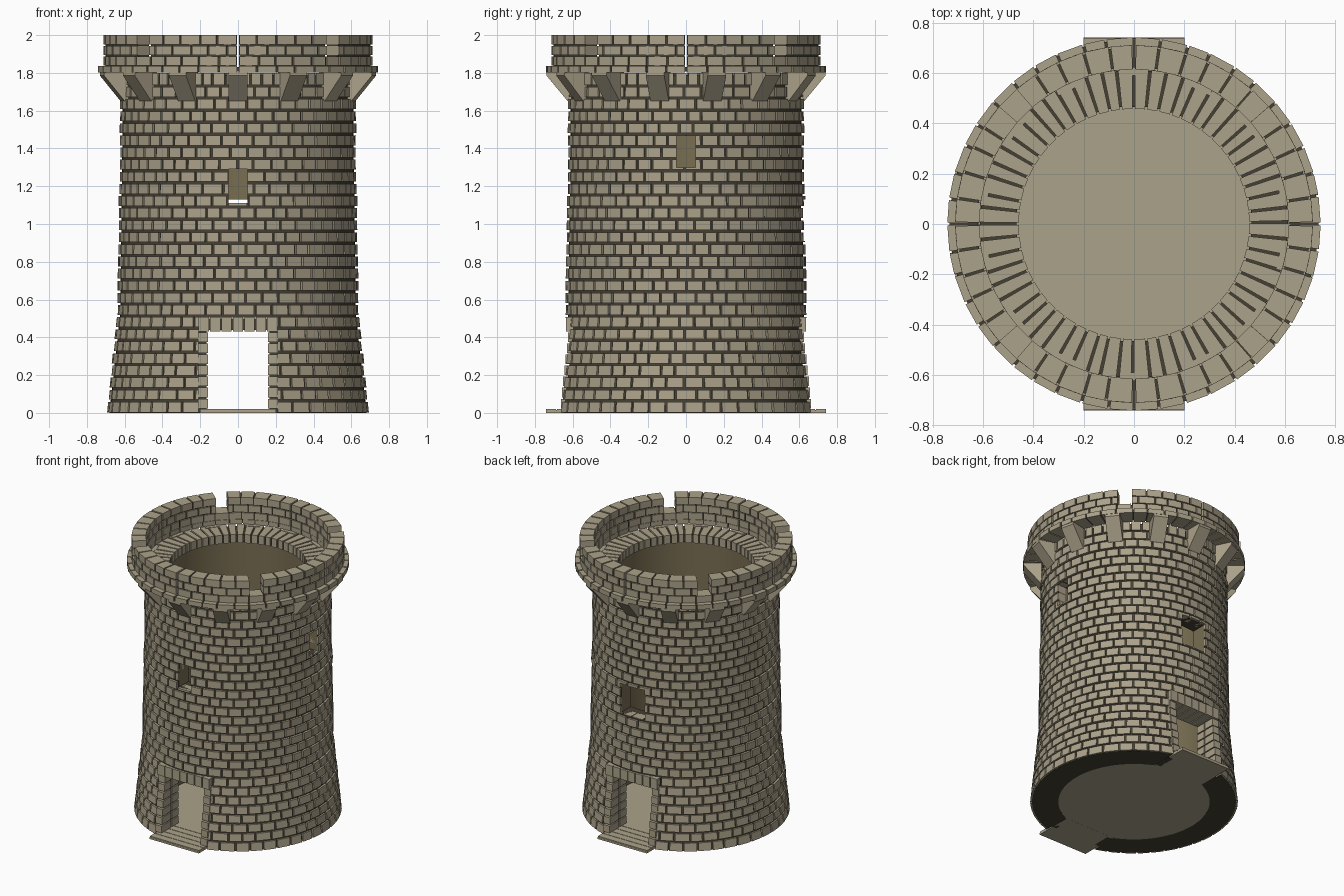
import bpy, bmesh, math, random
from mathutils import Matrix, Vector

if "Cube" in bpy.data.objects:
    bpy.data.objects.remove(bpy.data.objects["Cube"])

random.seed(4)
RAD = math.radians


def material(name, rgb):
    m = bpy.data.materials.new(name)
    m.diffuse_color = (*rgb, 1)
    m.use_nodes = True
    m.node_tree.nodes["Principled BSDF"].inputs["Base Color"].default_value = m.diffuse_color
    return m


STONE = material("pale_stone", (0.41, 0.36, 0.255))
MORTAR = material("dark_mortar", (0.06, 0.05, 0.033))
INNER = material("inner_plaster", (0.19, 0.155, 0.085))


def finish(bm, name, *mats):
    bmesh.ops.recalc_face_normals(bm, faces=bm.faces)
    me = bpy.data.meshes.new(name)
    bm.to_mesh(me)
    bm.free()
    for m in mats:
        me.materials.append(m)
    ob = bpy.data.objects.new(name, me)
    bpy.context.collection.objects.link(ob)
    return ob


def arc_block(bm, r0, r1, z0, z1, a0, a1, n=1, r1_top=None):
    """Closed curved block between two angles (degrees)."""
    rt = r1 if r1_top is None else r1_top
    rings = []
    for i in range(n + 1):
        a = RAD(a0 + (a1 - a0) * i / n)
        c, s = math.cos(a), math.sin(a)
        rings.append([bm.verts.new((r * c, r * s, z))
                      for r, z in ((r0, z0), (r1, z0), (rt, z1), (r0, z1))])
    for p, q in zip(rings, rings[1:]):
        for k in range(4):
            bm.faces.new((p[k], p[(k + 1) % 4], q[(k + 1) % 4], q[k]))
    bm.faces.new(rings[0])
    bm.faces.new(rings[-1][::-1])


def course(bm, r0, r1, z0, z1, a0, a1, count, shift=0.0, jitter=0.0, gap=0.012, r1_top=None):
    """Row of stones with open joints from a0 to a1."""
    step = (a1 - a0) / count
    edges = [a0 + step * (i + shift + random.uniform(-jitter, jitter)) for i in range(count)]
    if a1 - a0 > 359:
        edges.append(edges[0] + 360)
    else:
        edges = [a0] + [e for e in edges if e > a0 + 0.3 * step] + [a1]
    g = math.degrees(gap / r1) / 2
    for s, e in zip(edges, edges[1:]):
        arc_block(bm, r0, r1, z0, z1, s + g, e - g, 1, r1_top)


def box(bm, x0, x1, y0, y1, z0, z1):
    size = Vector((x1 - x0, y1 - y0, z1 - z0))
    mid = Vector((x0 + x1, y0 + y1, z0 + z1)) / 2
    bmesh.ops.create_cube(bm, size=1, matrix=Matrix.Translation(mid) @ Matrix.Diagonal((*size, 1)))


def outer(z):
    """Battered foot, then a nearly straight shaft."""
    if z < 0.53:
        return 0.695 - 0.058 * z / 0.53
    return 0.637 - 0.015 * (z - 0.53) / 1.27


# Shaft core: lathe a hollow profile
WELL, N = 0.505, 72
prof = [(WELL, 0.0), (outer(0) - 0.014, 0.0), (outer(0.53) - 0.014, 0.53),
        (outer(1.78) - 0.014, 1.785), (WELL, 1.785)]
bm = bmesh.new()
rings = [[bm.verts.new((r * math.cos(math.tau * i / N), r * math.sin(math.tau * i / N), z))
          for r, z in prof] for i in range(N)]
for i in range(N):
    p, q = rings[i], rings[(i + 1) % N]
    for k in range(5):
        bm.faces.new((p[k], p[(k + 1) % 5], q[(k + 1) % 5], q[k]))
core = finish(bm, "tower_core", MORTAR, INNER)

# Shaft stones: running bond, one course at a time
ROWS = 28
H = 1.795 / ROWS
bm = bmesh.new()
for k in range(ROWS - 1):
    z0, z1 = k * H + (0.001 if k == 0 else 0.006), (k + 1) * H - 0.006
    push = random.uniform(-0.003, 0.003)
    course(bm, 0.56, outer(z0) + push, z0, z1, 0, 360, 44,
           0.5 * (k % 2), 0.13, r1_top=outer(z1) + push)
stones = finish(bm, "wall_stones", STONE)

# Openings: doorway through both sides, three windows
bm = bmesh.new()
for s in (-1, 1):
    box(bm, -0.21, 0.21, min(s * 0.4, s * 0.9), max(s * 0.4, s * 0.9), -0.1, 0.505)
box(bm, -0.05, 0.05, -0.8, -0.4, 1.11, 1.29)
box(bm, -0.1, 0.1, 0.4, 0.8, 0.91, 1.13)
box(bm, 0.4, 0.8, -0.05, 0.05, 1.30, 1.465)
cutter = finish(bm, "opening_cutter")
cutter.hide_render = True
for ob in (core, stones):
    mod = ob.modifiers.new("openings", 'BOOLEAN')
    mod.operation, mod.solver, mod.object = 'DIFFERENCE', 'EXACT', cutter
    bpy.context.view_layer.objects.active = ob
    bpy.ops.object.modifier_apply(modifier=mod.name)
bpy.data.objects.remove(cutter)

# Well lining and window reveals take the plaster colour
for f in core.data.polygons:
    if math.hypot(f.center.x, f.center.y) < 0.595 and abs(f.normal.z) < 0.5:
        f.material_index = 1
bpy.ops.object.select_all(action='DESELECT')
core.select_set(True)
bpy.context.view_layer.objects.active = core
bpy.ops.object.shade_smooth_by_angle(angle=RAD(30))

# Ground floor disc
bm = bmesh.new()
bmesh.ops.create_cone(bm, cap_ends=True, segments=N, radius1=0.51, radius2=0.51, depth=0.018,
                      matrix=Matrix.Translation((0, 0, 0.0095)))
finish(bm, "ground_floor", STONE)

# Walkway: long radial stones on top of the wall
bm = bmesh.new()
course(bm, 0.458, 0.622, 1.795 - H + 0.006, 1.80, 0, 360, 60, 0, 0.12)
finish(bm, "walkway_stones", STONE)
bm = bmesh.new()
for q in range(4):
    arc_block(bm, 0.468, 0.612, 1.74, 1.79, q * 90, q * 90 + 90, 18)
finish(bm, "walkway_bed", MORTAR)

# Door surrounds and thresholds, front then back
stone_bm, bed_bm = bmesh.new(), bmesh.new()
for s in (-1, 1):
    def put(b, x0, x1, d0, d1, z0, z1):
        box(b, x0, x1, min(s * d0, s * d1), max(s * d0, s * d1), z0, z1)
    for m in (-1, 1):
        lo, hi = sorted((m * 0.168, m * 0.209))
        put(bed_bm, lo, hi, 0.475, 0.605, 0.0, 0.5)
        for k in range(7):
            z = 0.02 + k * 0.0586
            front = outer(z) - 0.03
            lo, hi = sorted((m * 0.159, m * 0.212))
            put(stone_bm, lo, hi, 0.55, front, z + 0.004, z + 0.0546)
            put(stone_bm, lo, hi, 0.465, 0.54, z + 0.004, z + 0.0546)
    put(bed_bm, -0.209, 0.209, 0.475, 0.605, 0.438, 0.5)
    for k in range(7):
        x = -0.212 + k * 0.0606
        put(stone_bm, x + 0.003, x + 0.0576, 0.465, 0.636, 0.43, 0.507)
    put(stone_bm, -0.2, 0.2, 0.46, 0.742, 0.0, 0.013)
    put(bed_bm, -0.197, 0.197, 0.46, 0.739, 0.013, 0.016)
    for k in range(5):
        d = 0.46 + k * 0.0564
        put(stone_bm, -0.2, 0.2, d + 0.002, d + 0.0544, 0.013, 0.021)
finish(stone_bm, "door_surround_stones", STONE)
finish(bed_bm, "door_surround_bed", MORTAR)

# Corbels: fourteen wedges carrying the ledge
bm = bmesh.new()
for i in range(14):
    rot = Matrix.Rotation(math.tau * i / 14, 3, 'Z')
    sides = [[bm.verts.new(rot @ Vector((x, -r, z))) for r, z in
              ((0.59, 1.65), (0.626, 1.65), (0.738, 1.785), (0.738, 1.803), (0.59, 1.803))]
             for x in (-0.05, 0.05)]
    bm.faces.new(sides[0])
    bm.faces.new(sides[1][::-1])
    for k in range(5):
        j = (k + 1) % 5
        bm.faces.new((sides[0][k], sides[0][j], sides[1][j], sides[1][k]))
finish(bm, "corbels", STONE)

# Ledge and parapet: four quarters with slits between and a notch in each middle
ledge, ledge_bed, wall, wall_bed = (bmesh.new() for _ in range(4))
for q in range(4):
    a = q * 90
    course(ledge, 0.617, 0.742, 1.802, 1.836, a, a + 90, 11, 0, 0.08, 0.01)
    arc_block(ledge_bed, 0.622, 0.733, 1.807, 1.83, a, a + 90, 22)
    spans = [[(0.2, 89.8, 11)], [(0.2, 41.5, 5), (48.5, 89.8, 5)], [(0.2, 41.5, 5), (48.5, 89.8, 5)]]
    for row, pieces in enumerate(spans):
        z0 = 1.836 + row * 0.055
        for s, e, n in pieces:
            course(wall, 0.615, 0.711, z0 + 0.003, z0 + (0.054 if row == 2 else 0.051),
                   a + s, a + e, n, 0.5 if row == 1 else 0.0, 0.08, 0.01)
            arc_block(wall_bed, 0.623, 0.702, z0 - 0.004, z0 + 0.048,
                      a + s + 0.5, a + e - 0.5, n * 2)
finish(ledge, "ledge_stones", STONE)
finish(ledge_bed, "ledge_bed", MORTAR)
finish(wall, "parapet_stones", STONE)
finish(wall_bed, "parapet_bed", MORTAR)
